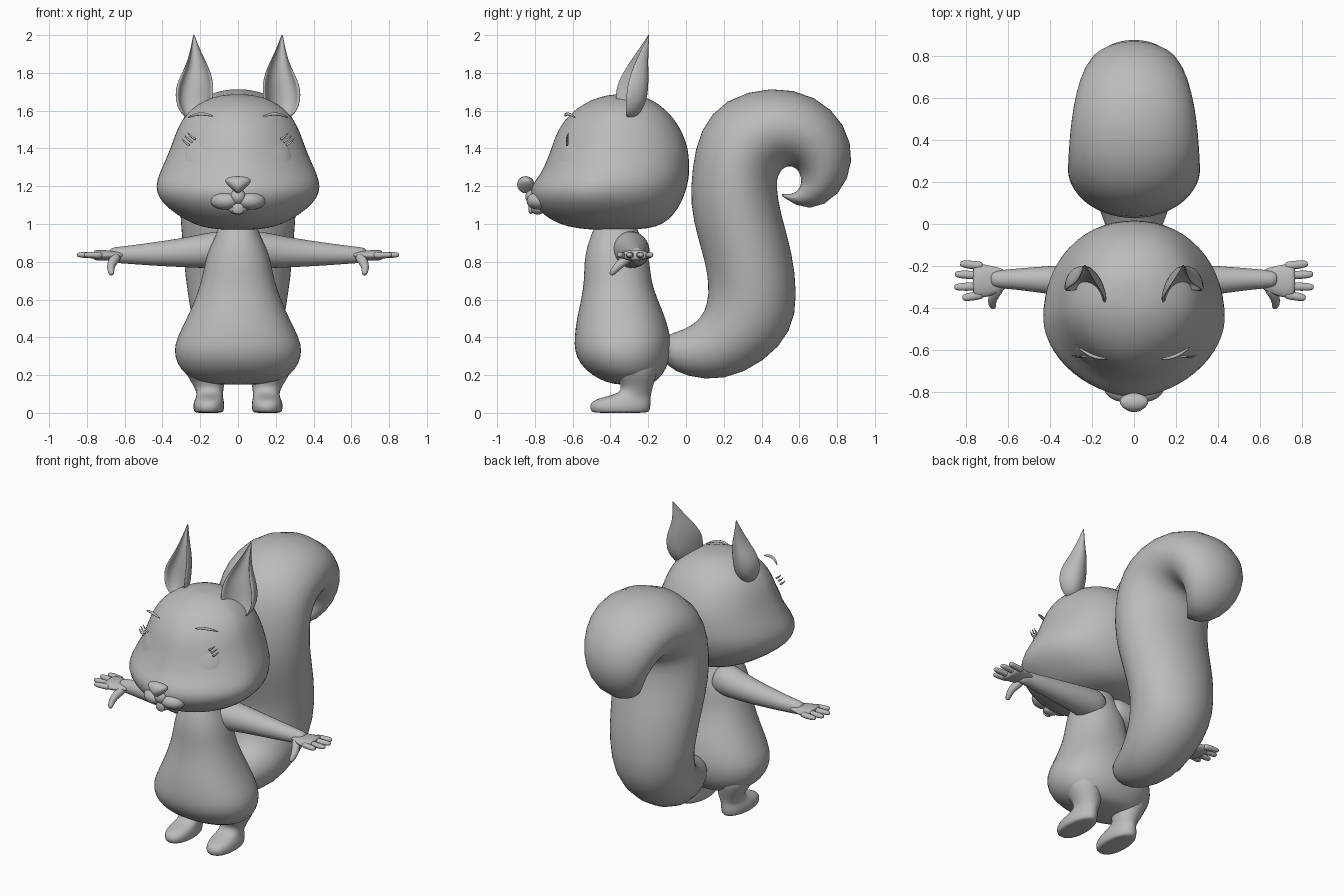
import bpy, bmesh
from math import sin, cos, pi, radians
from mathutils import Vector, Matrix

if "Cube" in bpy.data.objects:
    bpy.data.objects.remove(bpy.data.objects["Cube"], do_unlink=True)

grey = bpy.data.materials.new("plain grey")
grey.use_nodes = True
tone = (0.5, 0.5, 0.5, 1)
grey.diffuse_color = tone
grey.node_tree.nodes["Principled BSDF"].inputs["Base Color"].default_value = tone


def finish(name, bm, mirror=False, subdiv=1):
    """Turn a bmesh into a smooth, optionally mirrored object."""
    bmesh.ops.recalc_face_normals(bm, faces=bm.faces)
    for face in bm.faces:
        face.smooth = True
    mesh = bpy.data.meshes.new(name)
    bm.to_mesh(mesh)
    bm.free()
    mesh.materials.append(grey)
    obj = bpy.data.objects.new(name, mesh)
    bpy.context.collection.objects.link(obj)
    if mirror:
        mod = obj.modifiers.new("mirror", "MIRROR")
        mod.use_mirror_merge = False
    if subdiv:
        mod = obj.modifiers.new("smooth", "SUBSURF")
        mod.levels = mod.render_levels = subdiv
    return obj


def loft(name, rings, mirror=False, subdiv=1):
    """Skin a list of equal point rings and close both ends."""
    bm = bmesh.new()
    rows = [[bm.verts.new(p) for p in ring] for ring in rings]
    count = len(rows[0])
    for low, high in zip(rows, rows[1:]):
        for i in range(count):
            j = (i + 1) % count
            bm.faces.new((low[i], low[j], high[j], high[i]))
    for row in (rows[0], rows[-1]):
        hub = bm.verts.new(sum((v.co for v in row), Vector()) / count)
        for i in range(count):
            bm.faces.new((row[i], row[(i + 1) % count], hub))
    return finish(name, bm, mirror, subdiv)


def power(value, n):
    return abs(value) ** (2 / n) * (1 if value >= 0 else -1)


def slab(z, width, front, back, x=0, split=0.5, n_front=2, n_back=2, count=28):
    """Horizontal ring with separate front and back curvature."""
    middle = back + (front - back) * split
    ring = []
    for i in range(count):
        a = 2 * pi * i / count
        n = n_back if sin(a) >= 0 else n_front
        reach = back - middle if sin(a) >= 0 else middle - front
        ring.append(Vector((x + width * power(cos(a), n), middle + reach * power(sin(a), n), z)))
    return ring


def tube(name, path, mirror=True, flat=1.0, count=10):
    """Sweep a round section along points given as (x, y, z, radius)."""
    pts = [Vector(p[:3]) for p in path]
    rings = []
    for i, p in enumerate(pts):
        way = (pts[min(i + 1, len(pts) - 1)] - pts[max(i - 1, 0)]).normalized()
        side = way.cross(Vector((0, 0, 1))).normalized()
        up = side.cross(way)
        r = path[i][3]
        rings.append([p + r * (side * cos(a) + up * flat * sin(a))
                      for a in (2 * pi * k / count for k in range(count))])
    return loft(name, rings, mirror)


def ball(name, place, size, turn=(0, 0, 0), mirror=False, shape=None):
    """Ellipsoid, turned about x and z, with an optional shaping rule."""
    bm = bmesh.new()
    bmesh.ops.create_uvsphere(bm, u_segments=28, v_segments=16, radius=1)
    if shape:
        for v in bm.verts:
            v.co = shape(v.co)
    spin = Matrix.Rotation(radians(turn[2]), 4, "Z") @ Matrix.Rotation(radians(turn[0]), 4, "X")
    bm.transform(Matrix.Translation(place) @ spin @ Matrix.Diagonal((*size, 1)))
    return finish(name, bm, mirror, 0)


# Head: height, half width, front, back
head = [(0.97, .10, -.52, -.25), (0.985, .20, -.63, -.15), (1.02, .28, -.72, -.09),
        (1.08, .37, -.79, -.04), (1.14, .425, -.825, -.01), (1.2, .44, -.825, .01),
        (1.26, .422, -.775, .02), (1.32, .395, -.745, .02), (1.4, .36, -.715, .015),
        (1.48, .333, -.69, -.015), (1.55, .3, -.645, -.055), (1.61, .25, -.585, -.11),
        (1.66, .17, -.5, -.18), (1.685, .08, -.41, -.26)]
loft("head", [slab(z, w, f, b, split=.56, n_front=1.8, n_back=2.15) for z, w, f, b in head])

# Torso
torso = [(.15, .13, -.37, -.2), (.165, .21, -.43, -.16), (.2, .28, -.5, -.125),
         (.26, .325, -.565, -.09), (.33, .342, -.592, -.078), (.4, .325, -.592, -.08),
         (.5, .272, -.58, -.105), (.6, .228, -.555, -.15), (.7, .193, -.54, -.185),
         (.8, .175, -.54, -.19), (.88, .15, -.525, -.215), (.95, .11, -.5, -.25),
         (1.02, .1, -.47, -.27)]
loft("torso", [slab(z, w, f, b, n_front=2.2, n_back=2.2) for z, w, f, b in torso])

# Feet and legs: height, half width, front, back, centre
leg = [(0, .07, -.49, -.205, .155), (.008, .08, -.505, -.19, .155), (.045, .085, -.515, -.185, .155),
       (.075, .075, -.48, -.185, .152), (.092, .07, -.39, -.185, .15), (.12, .073, -.335, -.18, .15),
       (.17, .092, -.355, -.165, .16), (.22, .11, -.4, -.15, .175), (.29, .11, -.4, -.15, .18)]
loft("leg", [slab(z, w, f, b, x, n_front=2.3, count=20) for z, w, f, b, x in leg], mirror=True)

# Arms, palms, fingers and thumbs
tube("arm", [(.04, -.3, .87, .1), (.12, -.29, .862, .1), (.2, -.28, .855, .09), (.3, -.27, .848, .078),
             (.42, -.265, .842, .066), (.54, -.262, .838, .053), (.63, -.262, .836, .044),
             (.68, -.262, .835, .04)], count=16)
tube("palm", [(.6, -.262, .836, .045), (.65, -.265, .835, .062), (.7, -.27, .833, .08),
              (.745, -.27, .835, .083), (.765, -.27, .836, .07)], flat=.36, count=16)
for label, base, tip in [("little", -.2, (.825, -.188)), ("ring", -.245, (.85, -.238)),
                         ("middle", -.295, (.853, -.3)), ("index", -.335, (.815, -.352))]:
    end = Vector((*tip, .837))
    start = Vector((.72, base, .834))
    tube(label + "_finger", [(*start.lerp(end, t), r) for t, r in
                             ((0, .023), (.4, .021), (.8, .02), (1, .013))], flat=.85)
tube("thumb", [(.64, -.3, .83, .03), (.665, -.335, .8, .027), (.676, -.37, .768, .022),
               (.67, -.392, .74, .017), (.667, -.398, .732, .01)])

# Tail: outer edge (y, z), inner edge (y, z), half width
tail = [(-.13, .41, -.11, .25, .09), (0, .44, 0, .19, .14), (.08, .5, .2, .165, .19),
        (.115, .58, .42, .27, .23), (.12, .68, .565, .43, .255), (.1, .8, .592, .62, .28),
        (.06, .93, .565, .85, .295), (.02, 1.1, .5, 1.06, .31), (.03, 1.3, .478, 1.2, .318),
        (.07, 1.5, .488, 1.26, .315), (.2, 1.665, .515, 1.295, .312), (.45, 1.735, .545, 1.308, .3),
        (.69, 1.685, .58, 1.298, .275), (.85, 1.53, .605, 1.265, .24), (.895, 1.33, .612, 1.22, .2),
        (.82, 1.15, .597, 1.18, .15), (.65, 1.055, .56, 1.155, .08), (.51, 1.145, .505, 1.16, .01)]
rings = []
for ya, za, yb, zb, width in tail:
    outer, inner = Vector((0, ya, za)), Vector((0, yb, zb))
    mid, half = (outer + inner) / 2, (outer - inner) / 2
    rings.append([mid + half * cos(a) + Vector((width * sin(a), 0, 0))
                  for a in (2 * pi * k / 28 for k in range(28))])
loft("tail", rings)

# Ears: hollow shells opening forward; height, centre, half width, front, depth
ear = [(1.56, .225, .055, -.33, .06), (1.6, .23, .085, -.345, .11), (1.65, .232, .102, -.35, .14),
       (1.72, .23, .104, -.345, .145), (1.78, .222, .088, -.325, .125), (1.84, .218, .06, -.295, .095),
       (1.9, .224, .035, -.26, .06), (1.96, .23, .015, -.222, .025), (2.003, .234, .003, -.198, .004)]
rings = []
for z, x, w, front, depth in ear:
    arc = [pi * k / 10 for k in range(11)]
    shell = [(w * cos(a), depth * sin(a)) for a in arc]
    shell += [(w * .82 * cos(a), depth * (.04 + .6 * sin(a))) for a in reversed(arc)]
    rings.append([Vector((x + u, front + v + .3 * u, z)) for u, v in shell])
loft("ear", rings, mirror=True)


# Eyes: shallow rounded discs
def eye_shape(co):
    swell = 1 + .1 * (2 * co.x * co.z) ** 2
    return Vector((co.x * swell, co.y, co.z * swell))


ball("eye", (.188, -.638, 1.343), (.113, .034, .136), (-19, 0, 29), True, eye_shape)

# Lashes and brows
for i, (x, z) in enumerate([(.245, 1.462), (.262, 1.448), (.275, 1.43)]):
    tube(f"lash_{i + 1}", [(x - .02, -.63, z - .015, .009), (x + .008, -.628, z + .004, .006),
                           (x + .022, -.622, z + .022, .002)], count=6)
tube("brow", [(.13, -.64, 1.57, .004), (.165, -.638, 1.58, .009), (.2, -.627, 1.584, .01),
              (.235, -.608, 1.577, .008), (.265, -.585, 1.563, .003)], count=8)


# Nose, muzzle pads, lip and teeth
def nose_shape(co):
    return Vector((co.x * (.7 + .42 * co.z), co.y, co.z + .1 * co.x ** 2))


ball("nose", (0, -.848, 1.208), (.085, .046, .045), (-12, 0, 0), False, nose_shape)
ball("muzzle_pad", (.07, -.785, 1.122), (.077, .056, .046), (0, 0, 20), True)
ball("muzzle_bridge", (0, -.815, 1.145), (.04, .035, .04))
ball("lower_lip", (0, -.785, 1.08), (.05, .04, .03))
ball("teeth", (0, -.822, 1.082), (.03, .013, .03), (0, 0, 0), False, eye_shape)
